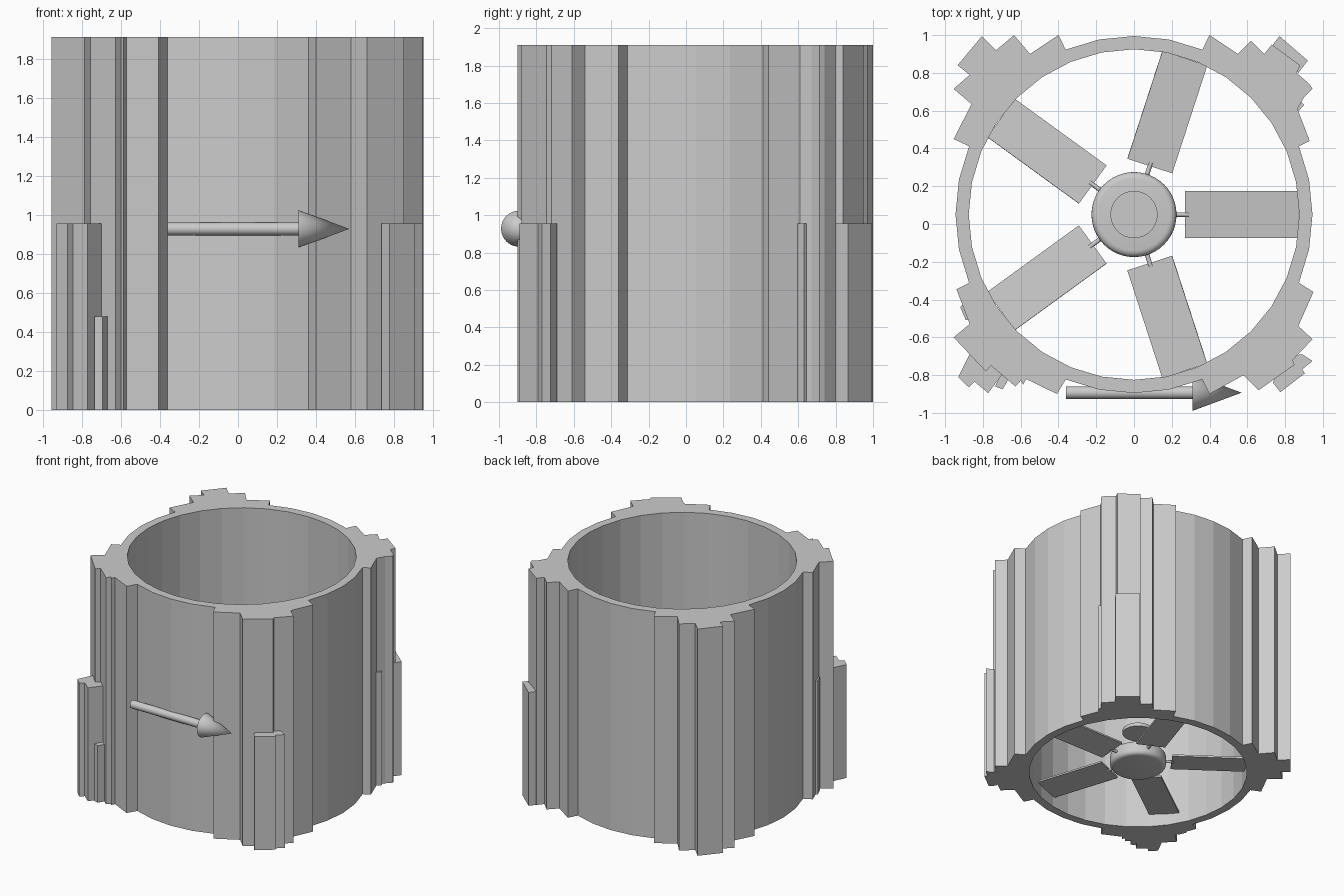
import bpy, bmesh
from math import sin, cos, pi, radians
from mathutils import Matrix, Vector

if "Cube" in bpy.data.objects:
    bpy.data.objects.remove(bpy.data.objects["Cube"])

CY = 0.05          # duct axis sits slightly behind the origin
HEIGHT = 1.91


def ring_pt(r, deg):
    return (r * cos(radians(deg)), CY + r * sin(radians(deg)))


def prism(name, outlines, height):
    """Extrude filled outlines (the second one is a hole) up from the floor."""
    cu = bpy.data.curves.new(name, 'CURVE')
    cu.dimensions = '2D'
    cu.fill_mode = 'BOTH'
    cu.extrude = height / 2
    for pts in outlines:
        sp = cu.splines.new('POLY')
        sp.points.add(len(pts) - 1)
        for p, (x, y) in zip(sp.points, pts):
            p.co = (x, y, 0, 1)
        sp.use_cyclic_u = True
    ob = bpy.data.objects.new(name, cu)
    bpy.context.collection.objects.link(ob)
    ob.location.z = height / 2
    bpy.ops.object.select_all(action='DESELECT')
    bpy.context.view_layer.objects.active = ob
    ob.select_set(True)
    bpy.ops.object.convert(target='MESH')
    bpy.ops.object.shade_flat()
    return bpy.context.object


def cone(name, r1, r2, depth, matrix, sides=32, bevel=0):
    bm = bmesh.new()
    bmesh.ops.create_cone(bm, cap_ends=True, segments=sides,
                          radius1=r1, radius2=r2, depth=depth)
    if bevel:
        rims = [e for e in bm.edges if abs(e.verts[0].co.z - e.verts[1].co.z) < 1e-5]
        bmesh.ops.bevel(bm, geom=rims, offset=bevel, segments=4,
                        profile=0.5, affect='EDGES')
    me = bpy.data.meshes.new(name)
    bm.to_mesh(me)
    bm.free()
    ob = bpy.data.objects.new(name, me)
    bpy.context.collection.objects.link(ob)
    ob.matrix_world = matrix
    bpy.ops.object.select_all(action='DESELECT')
    bpy.context.view_layer.objects.active = ob
    ob.select_set(True)
    bpy.ops.object.shade_smooth_by_angle(angle=radians(35))
    return ob


# Duct casing: 32-sided tube with a stepped pad on each diagonal
corners = [
    [(.93, .44), (.865, .61), (.90, .67), (.945, .715), (.93, .74), (.86, .80),
     (.88, .84), (.73, .95), (.69, .90), (.62, .97), (.55, .90), (.40, 1.0)],
    [(-.40, 1.0), (-.55, .90), (-.635, 1.0), (-.73, .92), (-.805, .995),
     (-.934, .84), (-.87, .79), (-.955, .715), (-.86, .635), (-.955, .45)],
    [(-.94, -.345), (-.87, -.53), (-.955, -.60), (-.785, -.78), (-.756, -.75),
     (-.628, -.86), (-.60, -.83), (-.587, -.85), (-.572, -.82), (-.408, -.90)],
    [(.40, -.90), (.58, -.80), (.66, -.88), (.85, -.745), (.84, -.72),
     (.945, -.61), (.87, -.54), (.95, -.36)],
]
outer = []
for q in range(4):
    outer += [ring_pt(.945, 90 * q + a * 11.25) for a in range(-2, 3)]
    outer += corners[q]
inner = [ring_pt(.875, i * 11.25) for i in range(32)]
prism("duct_casing", [outer, inner], HEIGHT)

# Shorter blocks stacked on the outside of the pads
blocks = [
    ("pad_block_back_right", .955, [(.77, .995), (.92, .865), (.87, .80), (.72, .93)]),
    ("pad_strip_back_right", .955, [(.87, .66), (.90, .63), (.83, .55), (.80, .58)]),
    ("pad_block_front_right", .955, [(.89, -.69), (.945, -.725), (.89, -.77), (.905, -.79),
                                     (.775, -.89), (.735, -.84), (.80, -.70)]),
    ("pad_block_front_left", .955, [(-.87, -.69), (-.93, -.81), (-.874, -.865), (-.844, -.835),
                                    (-.772, -.895), (-.70, -.80), (-.75, -.70)]),
    ("pad_strip_front_left", .955, [(-.90, -.42), (-.92, -.44), (-.89, -.51), (-.86, -.50)]),
    ("pad_step_front_left", .48, [(-.736, -.86), (-.695, -.875), (-.664, -.82), (-.70, -.79)]),
]
for name, h, pts in blocks:
    prism(name, [pts], h)

# Fan hub and the disc above it
T = Matrix.Translation
cone("fan_hub", .225, .225, .125, T((0, CY, .11)), sides=48, bevel=.035)
cone("hub_disc", .125, .125, .03, T((0, CY, .375)), sides=32)

# Five blades on short spokes
for i in range(5):
    spin = T((0, CY, .11)) @ Matrix.Rotation(i * 2 * pi / 5, 4, 'Z')
    bm = bmesh.new()
    bmesh.ops.create_cube(bm, size=1)
    bmesh.ops.scale(bm, vec=Vector((.60, .25, .015)), verts=bm.verts)
    me = bpy.data.meshes.new(f"fan_blade_{i + 1}")
    bm.to_mesh(me)
    bm.free()
    blade = bpy.data.objects.new(me.name, me)
    bpy.context.collection.objects.link(blade)
    blade.matrix_world = spin @ T((.57, 0, 0)) @ Matrix.Rotation(radians(5), 4, 'X')
    cone(f"blade_spoke_{i + 1}", .012, .012, .10,
         spin @ T((.24, 0, 0)) @ Matrix.Rotation(pi / 2, 4, 'Y'), sides=12)

# Direction arrow on the front
along_x = Matrix.Rotation(pi / 2, 4, 'Y')
cone("arrow_shaft", .033, .033, .67, T((-.025, -.893, .928)) @ along_x)
cone("arrow_head", .096, 0, .26, T((.44, -.893, .928)) @ along_x)
